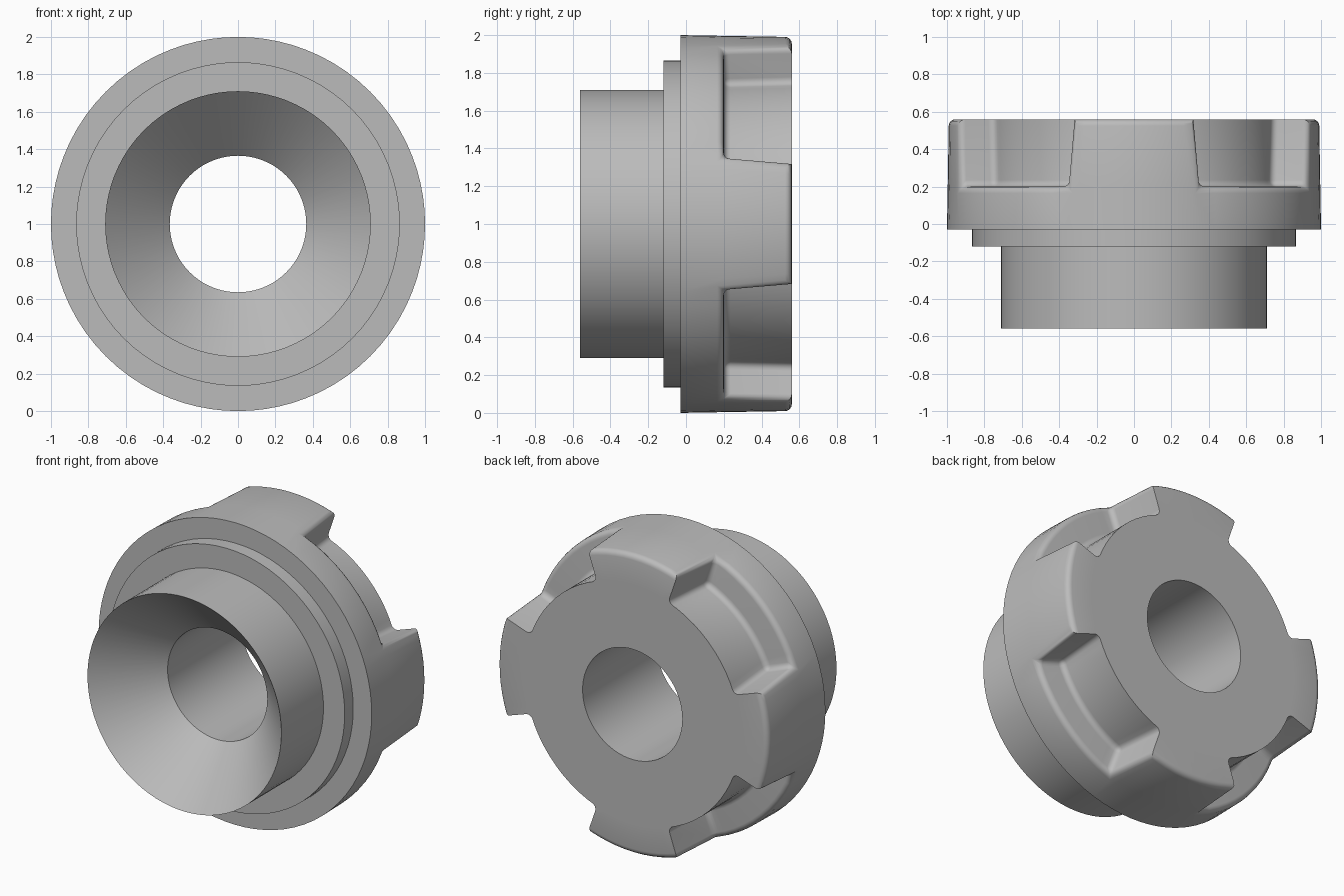
import bpy, bmesh, math
from mathutils import Vector

cube = bpy.data.objects.get("Cube")
if cube:
    bpy.data.objects.remove(cube, do_unlink=True)

STEPS = 10                 # columns per tooth and per slot
COUNT = 8 * STEPS          # four teeth and four slots
ROOT, TIP = 21.1, 19.3     # half angle of a tooth at its root and tip
BACK, FLOOR, FRONT = 0.56, 0.2, -0.03
INNER, BORE = 0.79, 0.365

steel = bpy.data.materials.new("satin_grey")
steel.use_nodes = True
grey = (0.5, 0.5, 0.5, 1)
steel.diffuse_color = grey
steel.node_tree.nodes["Principled BSDF"].inputs["Base Color"].default_value = grey

bm = bmesh.new()


def angle(i, half):
    """Column angle, with columns gathered evenly into teeth and slots."""
    sector, j = divmod(i, 2 * STEPS)
    if j <= STEPS:
        local = half * (2 * j / STEPS - 1)
    else:
        local = half + (90 - 2 * half) * (j - STEPS) / STEPS
    return math.radians(90 * sector + local)


def ring(r, y, half=ROOT):
    angles = [angle(i, half) for i in range(COUNT)]
    return [bm.verts.new((r * math.cos(a), y, 1 + r * math.sin(a))) for a in angles]


def strip(a, b, i):
    n = (i + 1) % COUNT
    bm.faces.new((a[i], a[n], b[n], b[i]))


# Rings of the slotted collar
outer_front = ring(1, FRONT)
outer_floor = ring(0.996, FLOOR)
outer_back = ring(0.99, BACK, TIP)
slot_floor = ring(INNER, FLOOR)
slot_back = ring(INNER, BACK, TIP)
bore_back = ring(BORE, BACK)

# Bore, conical mouth, sleeve and step, from back to front and out to the collar
profile = [(BORE, -0.215), (0.71, -0.56), (0.71, -0.12), (0.865, -0.12), (0.865, FRONT)]
turned = [bore_back] + [ring(r, y) for r, y in profile] + [outer_front]
for a, b in zip(turned, turned[1:]):
    for i in range(COUNT):
        strip(a, b, i)

# Collar with teeth and slots
for i in range(COUNT):
    j = i % (2 * STEPS)
    strip(outer_front, outer_floor, i)
    strip(slot_back, bore_back, i)
    if j < STEPS:
        strip(outer_floor, outer_back, i)
        strip(outer_back, slot_back, i)
    else:
        strip(outer_floor, slot_floor, i)
        strip(slot_floor, slot_back, i)
    if j in (0, STEPS):
        bm.faces.new((outer_floor[i], outer_back[i], slot_back[i], slot_floor[i]))

bmesh.ops.delete(bm, geom=[v for v in bm.verts if not v.link_faces], context='VERTS')
bmesh.ops.recalc_face_normals(bm, faces=bm.faces)


# Fillet the slots and the outer rim of the teeth
def radius(v):
    return Vector((v.co.x, v.co.z - 1)).length


def filleted(e):
    if e.calc_face_angle(0) < math.radians(40):
        return False
    if any(radius(v) < 0.7 or v.co.y < FLOOR - 0.01 for v in e.verts):
        return False
    on_back = all(v.co.y > BACK - 0.01 for v in e.verts)
    return not on_back or all(radius(v) > 0.95 for v in e.verts)


bmesh.ops.bevel(bm, geom=[e for e in bm.edges if filleted(e)], offset=0.035,
                offset_type='OFFSET', segments=4, profile=0.5,
                affect='EDGES', clamp_overlap=False)

mesh = bpy.data.meshes.new("slotted_collar_sleeve")
bm.to_mesh(mesh)
bm.free()
mesh.materials.append(steel)
body = bpy.data.objects.new("slotted_collar_sleeve", mesh)
bpy.context.collection.objects.link(body)
bpy.ops.object.select_all(action='DESELECT')
body.select_set(True)
bpy.context.view_layer.objects.active = body
bpy.ops.object.shade_smooth_by_angle(angle=math.radians(32))
